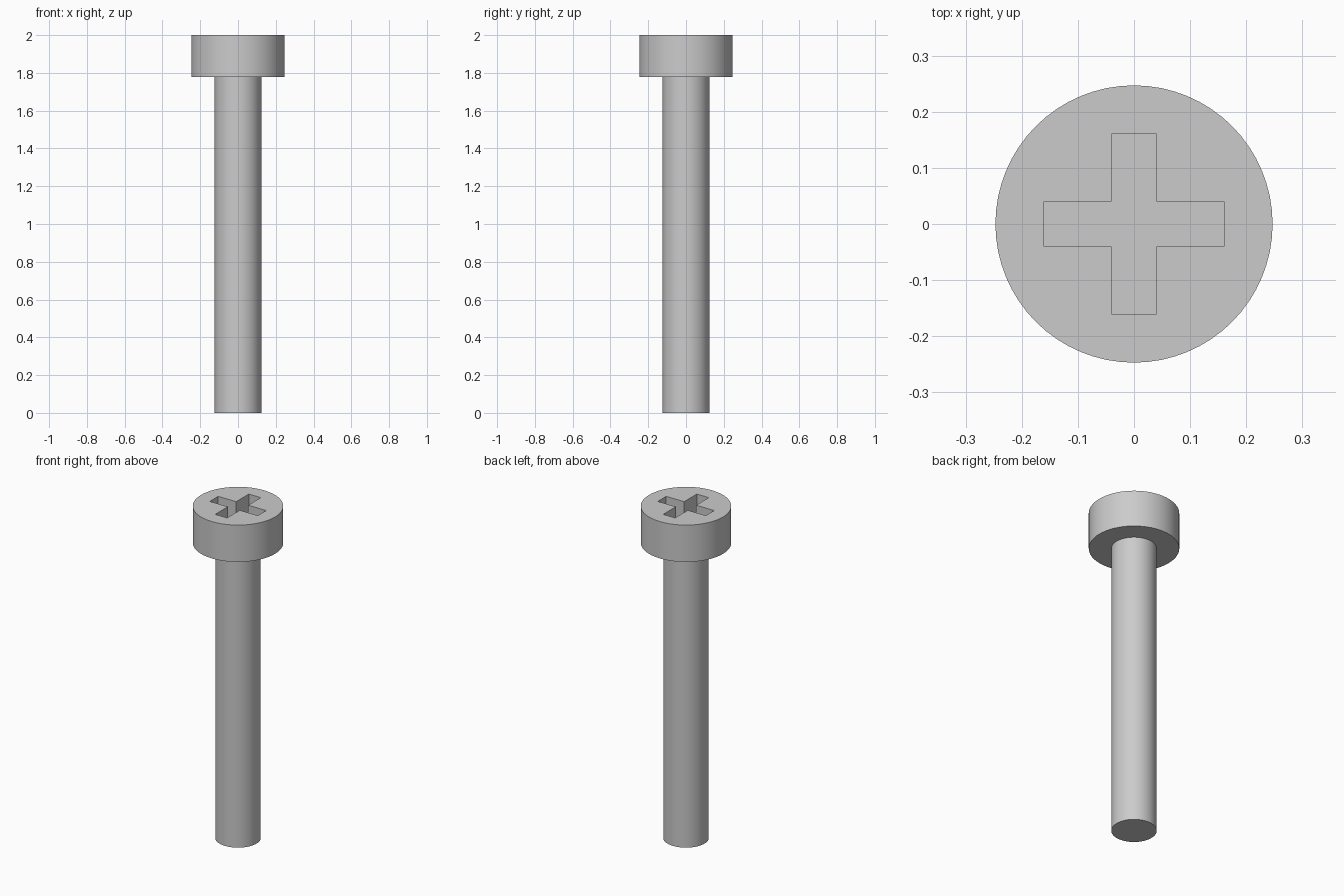
import bpy
import math

HEAD_RADIUS, SHAFT_RADIUS = 0.247, 0.124
HEAD_BOTTOM, TOP = 1.778, 2.0
ARM_LENGTH, ARM_WIDTH, RECESS_DEPTH = 0.16, 0.04, 0.11
SEGMENTS = 64

cube = bpy.data.objects.get("Cube")
if cube:
    bpy.data.objects.remove(cube, do_unlink=True)

steel = bpy.data.materials.new("grey_steel")
steel.use_nodes = True
colour = (0.6, 0.6, 0.6, 1)
steel.diffuse_color = colour
steel.node_tree.nodes["Principled BSDF"].inputs["Base Color"].default_value = colour


def make_object(name, verts, faces):
    mesh = bpy.data.meshes.new(name)
    mesh.from_pydata(verts, [], faces)
    mesh.materials.append(steel)
    obj = bpy.data.objects.new(name, mesh)
    bpy.context.collection.objects.link(obj)
    return obj


def prism(name, outline, bottom, top):
    """Closed upright prism over a counter-clockwise outline."""
    n = len(outline)
    verts = [(x, y, z) for z in (bottom, top) for x, y in outline]
    faces = [(i, (i + 1) % n, (i + 1) % n + n, i + n) for i in range(n)]
    faces += [tuple(reversed(range(n))), tuple(range(n, 2 * n))]
    return make_object(name, verts, faces)


# Screw body: one turned profile, capped at both ends
profile = [(SHAFT_RADIUS, 0), (SHAFT_RADIUS, HEAD_BOTTOM),
           (HEAD_RADIUS, HEAD_BOTTOM), (HEAD_RADIUS, TOP)]
verts = [(r * math.cos(math.tau * i / SEGMENTS), r * math.sin(math.tau * i / SEGMENTS), z)
         for r, z in profile for i in range(SEGMENTS)]
faces = [tuple(reversed(range(SEGMENTS)))]
for ring in range(len(profile) - 1):
    a, b = ring * SEGMENTS, (ring + 1) * SEGMENTS
    for i in range(SEGMENTS):
        j = (i + 1) % SEGMENTS
        faces.append((a + i, a + j, b + j, b + i))
faces.append(tuple(range(len(verts) - SEGMENTS, len(verts))))
screw = make_object("screw_body", verts, faces)

# Cross recess cutter: one arm's corners turned four times
outline = []
for turn in range(4):
    c, s = round(math.cos(turn * math.pi / 2)), round(math.sin(turn * math.pi / 2))
    for x, y in ((ARM_LENGTH, -ARM_WIDTH), (ARM_LENGTH, ARM_WIDTH), (ARM_WIDTH, ARM_WIDTH)):
        outline.append((c * x - s * y, s * x + c * y))
cutter = prism("cross_recess_cutter", outline, TOP - RECESS_DEPTH, TOP + 0.1)
cutter.hide_render = True

# Cut the recess, then discard the cutter
bpy.ops.object.select_all(action="DESELECT")
bpy.context.view_layer.objects.active = screw
screw.select_set(True)
cut = screw.modifiers.new("cross_recess", "BOOLEAN")
cut.operation = "DIFFERENCE"
cut.solver = "EXACT"
cut.object = cutter
bpy.ops.object.modifier_apply(modifier=cut.name)
bpy.data.objects.remove(cutter, do_unlink=True)

# Smooth round walls with crisp rims
bpy.ops.object.shade_smooth_by_angle(angle=math.radians(30))
